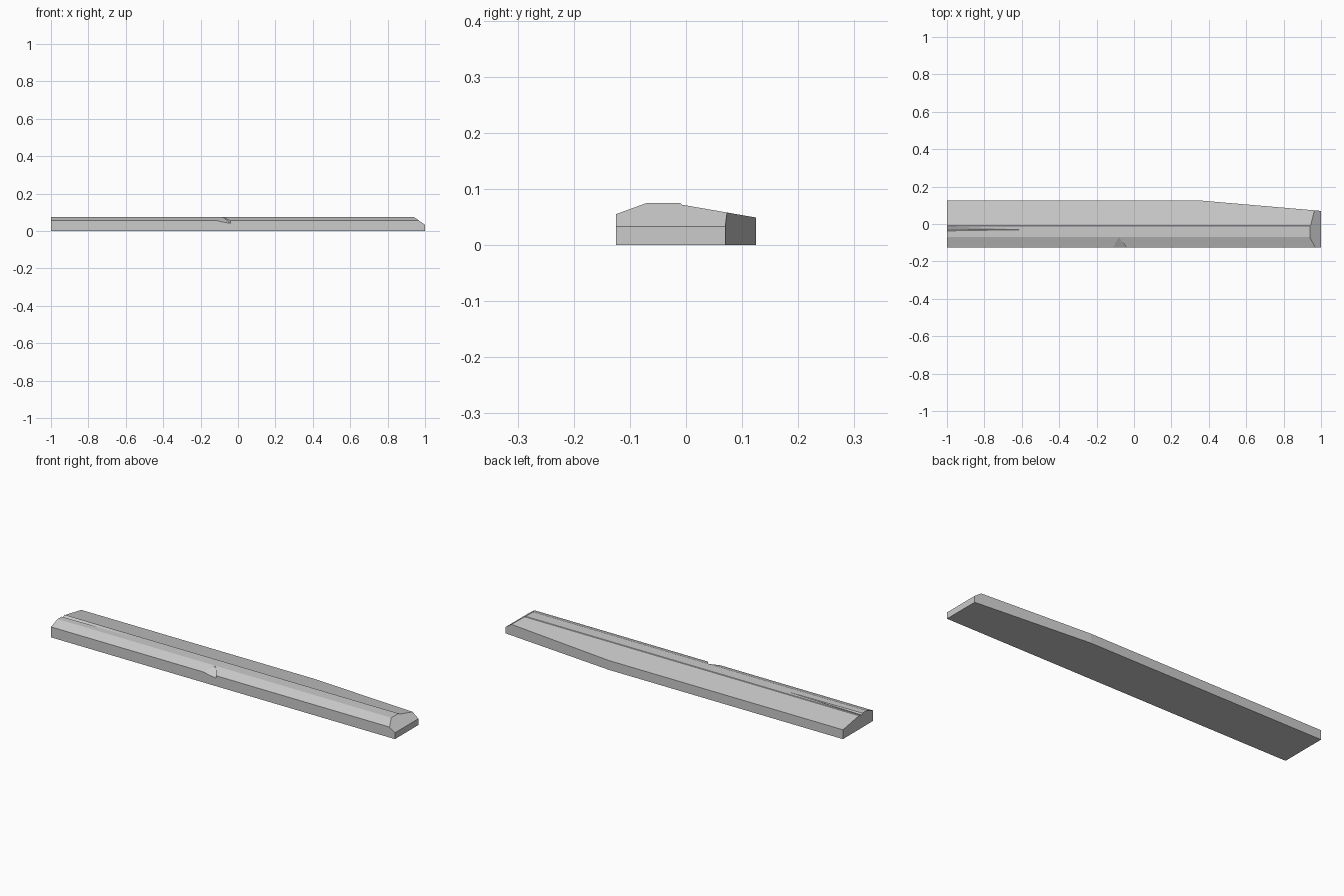
import bpy, bmesh
from mathutils import Vector

cube = bpy.data.objects.get("Cube")
if cube:
    bpy.data.objects.remove(cube, do_unlink=True)

grey = bpy.data.materials.new("plain_grey")
grey.use_nodes = True
grey.diffuse_color = (0.6, 0.6, 0.6, 1)
grey.node_tree.nodes["Principled BSDF"].inputs["Base Color"].default_value = (0.6, 0.6, 0.6, 1)


def finish(bm, name):
    bmesh.ops.recalc_face_normals(bm, faces=bm.faces[:])
    mesh = bpy.data.meshes.new(name)
    bm.to_mesh(mesh)
    bm.free()
    mesh.materials.append(grey)
    obj = bpy.data.objects.new(name, mesh)
    bpy.context.collection.objects.link(obj)
    return obj


def slice_off(bm, point, normal):
    """Remove everything beyond a plane and close the cut."""
    cut = bmesh.ops.bisect_plane(bm, geom=bm.verts[:] + bm.edges[:] + bm.faces[:],
                                 plane_co=point, plane_no=normal, clear_outer=True)
    edges = [e for e in cut["geom_cut"] if isinstance(e, bmesh.types.BMEdge)]
    bmesh.ops.edgeloop_fill(bm, edges=edges)


def carve(target, points, name):
    """Cut the convex hull of the points out of the target."""
    bm = bmesh.new()
    for p in points:
        bm.verts.new(p)
    bmesh.ops.convex_hull(bm, input=bm.verts[:])
    cutter = finish(bm, name)
    cutter.hide_render = True
    mod = target.modifiers.new(name, "BOOLEAN")
    mod.operation = "DIFFERENCE"
    mod.solver = "EXACT"
    mod.object = cutter
    bpy.context.view_layer.objects.active = target
    bpy.ops.object.modifier_apply(modifier=mod.name)
    bpy.data.objects.remove(cutter, do_unlink=True)


# Long bar: cross-section (y, z) extruded along x
profile = [(-0.125, 0), (-0.125, 0.055), (-0.07, 0.075), (-0.01, 0.075),
           (-0.008, 0.072), (0.125, 0.049), (0.125, 0)]
bm = bmesh.new()
face = bm.faces.new([bm.verts.new((-1, y, z)) for y, z in profile])
side = bmesh.ops.extrude_face_region(bm, geom=[face])
bmesh.ops.translate(bm, vec=(2, 0, 0),
                    verts=[v for v in side["geom"] if isinstance(v, bmesh.types.BMVert)])

# Tapered back edge and sloping right-hand end
slice_off(bm, Vector((0.36, 0.125, 0)), Vector((0.055, 0.64, 0)))
slice_off(bm, Vector((0.94, 0, 0.075)), Vector((0.042, 0, 0.06)))
bar = finish(bm, "bar")

# Small pointed notch in the front slope
rim = [(-0.115, -0.125, 0.056), (-0.04, -0.125, 0.041), (-0.08, -0.071, 0.074)]
notch = rim + [(-0.09, -0.125, 0.05)] + [(x, y, 0.1) for x, y, z in rim]
notch += [(x, -0.14, z) for x, y, z in notch if y < -0.1]
carve(bar, notch, "notch_cutter")

# Shallow groove fading out along the top
mouth = [(-0.012, 0.0752), (-0.031, 0.067), (-0.037, 0.0752)]
groove = [(x, y, z) for x in (-1.01, -1) for y, z in mouth] + [(-0.56, -0.03, 0.0752)]
carve(bar, groove, "groove_cutter")
